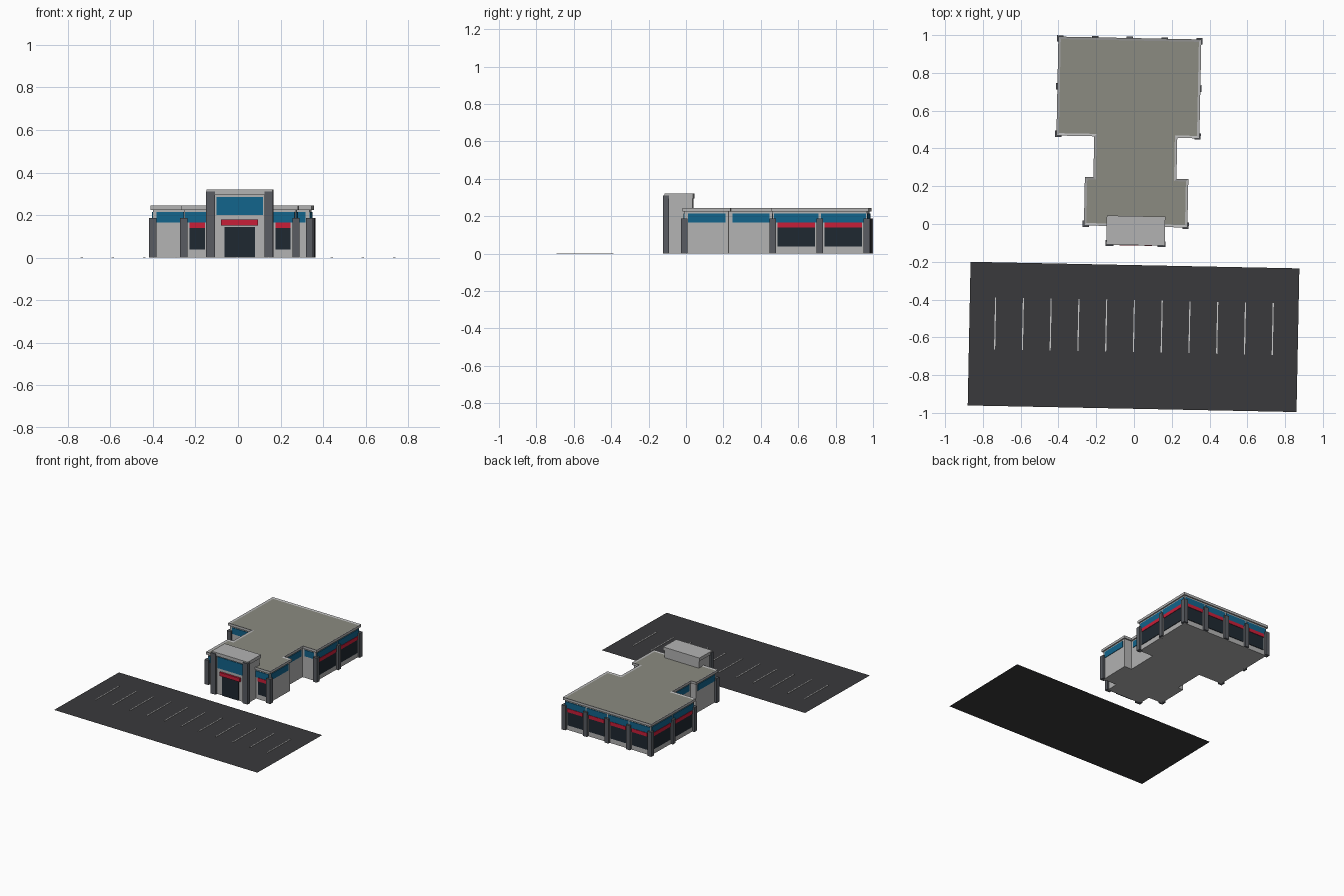
import bpy, bmesh

if "Cube" in bpy.data.objects:
    bpy.data.objects.remove(bpy.data.objects["Cube"])

TURN = -0.02  # the whole site is turned slightly


def mat(name, r, g, b):
    m = bpy.data.materials.new(name)
    m.diffuse_color = (r, g, b, 1)
    m.use_nodes = True
    m.node_tree.nodes["Principled BSDF"].inputs["Base Color"].default_value = m.diffuse_color
    return m


BLUE = mat("blue", .006, .127, .26)
RED = mat("red", .58, .013, .04)
GLASS = mat("dark_glass", .013, .021, .03)
ASPHALT = mat("asphalt", .042, .042, .045)
PILLAR = mat("pillar_grey", .10, .107, .122)
WALL = mat("wall_grey", .45, .45, .45)
DECK = mat("roof_deck", .26, .26, .22)
PAINT = mat("line_paint", .65, .65, .65)


def prism(name, pts, z0, z1, m, rim=0, drop=0):
    """Upright prism over an outline; a rim leaves a sunken deck on top."""
    bm = bmesh.new()
    base = bm.faces.new([bm.verts.new((x, y, z0)) for x, y in pts])
    mats = [m]
    if z1 > z0:
        res = bmesh.ops.extrude_face_region(bm, geom=[base], use_keep_orig=True)
        new = [g for g in res["geom"] if isinstance(g, bmesh.types.BMVert)]
        top = [g for g in res["geom"] if isinstance(g, bmesh.types.BMFace)][0]
        bmesh.ops.translate(bm, verts=new, vec=(0, 0, z1 - z0))
        bmesh.ops.recalc_face_normals(bm, faces=bm.faces)
        if rim:
            bmesh.ops.inset_region(bm, faces=[top], thickness=rim, use_even_offset=True)
            bmesh.ops.translate(bm, verts=top.verts[:], vec=(0, 0, -drop))
            top.material_index = 1
            mats.append(DECK)
    me = bpy.data.meshes.new(name)
    bm.to_mesh(me)
    bm.free()
    for k in mats:
        me.materials.append(k)
    ob = bpy.data.objects.new(name, me)
    ob.rotation_euler.z = TURN
    bpy.context.collection.objects.link(ob)
    return ob


def box(name, x0, x1, y0, y1, z0, z1, m):
    return prism(name, [(x0, y0), (x1, y0), (x1, y1), (x0, y1)], z0, z1, m)


def strip(name, p, q, z0, z1, m, gap=0.018, d=0.004):
    """Thin panel on the wall running from p to q."""
    (x0, x1), (y0, y1) = sorted((p[0], q[0])), sorted((p[1], q[1]))
    if y0 == y1:
        box(name, x0 + gap, x1 - gap, y0 - d, y0 + d, z0, z1, m)
    else:
        box(name, x0 - d, x0 + d, y0 + gap, y1 - gap, z0, z1, m)


def bay(p, q):
    strip("blue_band", p, q, .166, .214, BLUE, .006)
    strip("red_awning", p, q, .139, .166, RED, .026, .007)
    strip("window", p, q, .037, .139, GLASS, .026)


def pillar(x, y, z=.187, h=.017):
    box("pillar", x - h, x + h, y - h, y + h, 0, z, PILLAR)


def outline(d):
    w = [(-.265 + d, -.013 + d), (.283 - d, -.013 + d), (.283 - d, .244 - d),
         (.22 - d, .244 - d), (.22 - d, .46 + d), (.337 - d, .46 + d),
         (.337 - d, .984 - d), (-.42 + d, .984 - d), (-.42 + d, .46 + d),
         (-.22 + d, .46 + d), (-.22 + d, .244 - d), (-.265 + d, .244 - d)]
    return w


# building walls and roof with parapet rim
w = outline(.010)
prism("building_walls", w, 0, .227, WALL)
prism("roof", outline(0), .225, .244, WALL, rim=.013, drop=.005)

# glazed bays: two on each side of the rear hall, four on the back
xl, xr, yf, yb = w[7][0], w[6][0], w[8][1], w[6][1]
for x in (xl, xr):
    ym = (yf + yb) / 2
    for a, b in ((yf, ym), (ym, yb)):
        bay((x, a), (x, b))
    for y in (yf, ym, yb):
        pillar(x, y)
step = (xr - xl) / 4
for i in range(4):
    bay((xl + i * step, yb), (xl + (i + 1) * step, yb))
for i in range(1, 4):
    pillar(xl + i * step, yb)

# bays and corner pillars on the front wings
for corner, inner in ((w[0], -.13), (w[1], .15)):
    bay(corner, (inner, corner[1]))
    pillar(*corner)

# plain walls with a blue band only
for i, j in ((1, 2), (3, 4), (4, 5), (8, 9), (9, 10), (11, 0)):
    strip("plain_wall_blue_band", w[i], w[j], .166, .214, BLUE)

# entrance tower
box("entrance_tower", -.137, .157, -.10, .038, 0, .30, WALL)
box("entrance_cap", -.145, .165, -.112, .042, .295, .32, WALL)
for x in (-.127, .147):
    box("entrance_pillar", x - .021, x + .021, -.119, -.088, 0, .311, PILLAR)
front = ((-.137, -.10), (.157, -.10))
strip("entrance_blue_panel", *front, .20, .286, BLUE, .037)
strip("entrance_red_sign", *front, .150, .178, RED, .06, .014)
strip("entrance_door", *front, 0, .145, GLASS, .076)

# parking lot with painted lines
box("parking_lot", -.861, .88, -.978, -.2175, 0, 0, ASPHALT)
for i in range(-5, 6):
    x = .0105 + i * .147
    box("parking_line", x - .003, x + .003, -.678, -.403, .001, .004, PAINT)
